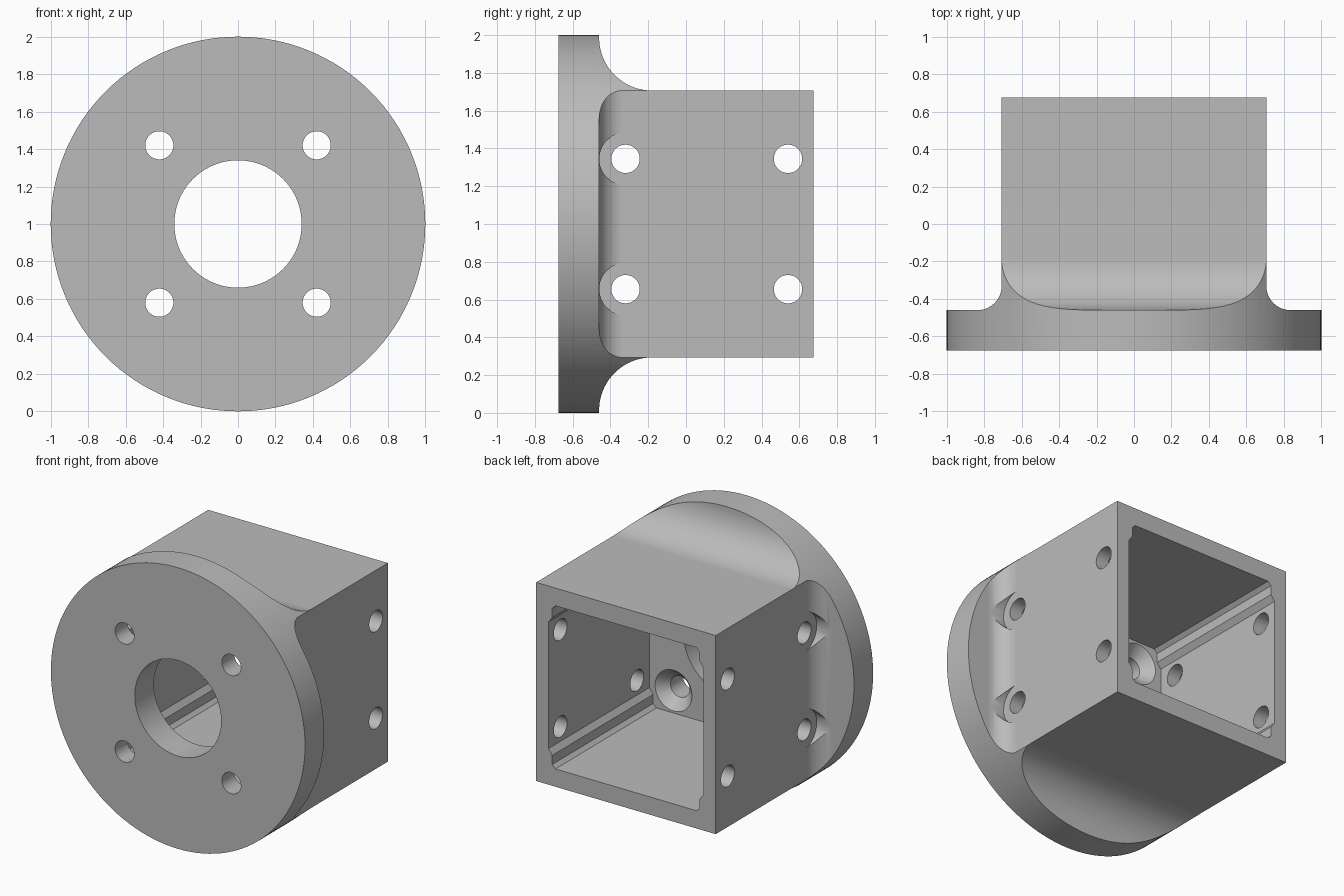
import bpy, bmesh, math
from mathutils import Matrix, Vector

if "Cube" in bpy.data.objects:
    bpy.data.objects.remove(bpy.data.objects["Cube"], do_unlink=True)

H = 0.7065                       # half width of the square housing
FRONT, STEP, BACK = -0.675, -0.46, 0.675
CZ = 1.0                         # height of the main axis
HOLE_R, HEAD_R, BOLT, ROW = 0.075, 0.145, 0.42, 0.345

grey = bpy.data.materials.new("plain_grey")
grey.use_nodes = True
grey.diffuse_color = (0.5, 0.5, 0.5, 1)
grey.node_tree.nodes["Principled BSDF"].inputs["Base Color"].default_value = grey.diffuse_color


def finish(name, bm):
    bmesh.ops.recalc_face_normals(bm, faces=bm.faces)
    mesh = bpy.data.meshes.new(name)
    bm.to_mesh(mesh)
    bm.free()
    mesh.materials.append(grey)
    ob = bpy.data.objects.new(name, mesh)
    bpy.context.collection.objects.link(ob)
    return ob


def rod(name, start, end, r1, r2=None, segments=48):
    """Cylinder or cone running from start to end."""
    a, b = Vector(start), Vector(end)
    bm = bmesh.new()
    turn = Vector((0, 0, 1)).rotation_difference(b - a).to_matrix().to_4x4()
    bmesh.ops.create_cone(bm, cap_ends=True, segments=segments, radius1=r1,
                          radius2=r1 if r2 is None else r2, depth=(b - a).length,
                          matrix=Matrix.Translation((a + b) / 2) @ turn)
    return finish(name, bm)


def prism(name, points, vector):
    """Closed outline swept along a vector."""
    bm = bmesh.new()
    face = bm.faces.new([bm.verts.new(p) for p in points])
    new = bmesh.ops.extrude_face_region(bm, geom=[face])["geom"]
    bmesh.ops.translate(bm, vec=vector,
                        verts=[v for v in new if isinstance(v, bmesh.types.BMVert)])
    return finish(name, bm)


def boolean(target, tool, operation):
    mod = target.modifiers.new("cut", 'BOOLEAN')
    mod.operation, mod.solver, mod.object = operation, 'EXACT', tool
    bpy.context.view_layer.objects.active = target
    bpy.ops.object.modifier_apply(modifier=mod.name)
    bpy.data.objects.remove(tool, do_unlink=True)


def fillet_outline(radius):
    """Half widths and depths: wide flange, concave fillet, straight wall."""
    n = 20
    half = [(1.1, FRONT - 0.1), (1.1, STEP)]
    for i in range(n + 1):
        t = math.pi / 2 * i / n
        half.append((H + radius * (1 - math.sin(t)), STEP + radius * (1 - math.cos(t))))
    half.append((H, BACK + 0.1))
    return half + [(-w, y) for w, y in reversed(half)]


# Round flange blending into the square housing
body = rod("motor_mount_housing", (0, FRONT, CZ), (0, BACK, CZ), 1.0, segments=128)
side_shape = [(w, y, -0.5) for w, y in fillet_outline(0.13)]
top_shape = [(-1.5, y, CZ + w) for w, y in fillet_outline(0.28)]
boolean(body, prism("side_fillets", side_shape, (0, 0, 3)), 'INTERSECT')
boolean(body, prism("top_fillets", top_shape, (3, 0, 0)), 'INTERSECT')

# Cavity with shallow recesses in its side walls and chamfered corners
quarter = [(0.61, 0.45), (0.58, 0.49), (0.58, 0.555), (0.555, 0.58)]
right = [(x, -z) for x, z in reversed(quarter)] + quarter
outline = right + [(-x, -z) for x, z in right]
boolean(body, prism("cavity", [(x, STEP, CZ + z) for x, z in outline], (0, 2, 0)), 'DIFFERENCE')

# Centre bore and four countersunk front holes
boolean(body, rod("bore", (0, -1, CZ), (0, 0, CZ), 0.34, segments=96), 'DIFFERENCE')
for sx in (-1, 1):
    for sz in (-1, 1):
        x, z = sx * BOLT, CZ + sz * BOLT
        boolean(body, rod("front_hole", (x, -1, z), (x, -0.3, z), HOLE_R), 'DIFFERENCE')
        boolean(body, rod("countersink", (x, STEP - 0.075, z), (x, STEP + 0.005, z),
                          HOLE_R - 0.002, HEAD_R + 0.005), 'DIFFERENCE')

# Side holes, with screw head clearance cut out of the fillets
for sx in (-1, 1):
    for sz in (-1, 1):
        z = CZ + sz * ROW
        for y in (-0.32, 0.54):
            boolean(body, rod("side_hole", (sx * 0.5, y, z), (sx * 1.2, y, z), HOLE_R), 'DIFFERENCE')
        boolean(body, rod("head_clearance", (sx * (H + 0.0005), -0.32, z), (sx * 1.2, -0.32, z),
                          0.139), 'DIFFERENCE')

# Smooth curves with crisp edges
bpy.ops.object.select_all(action='DESELECT')
body.select_set(True)
bpy.context.view_layer.objects.active = body
bpy.ops.object.shade_smooth_by_angle(angle=math.radians(25))
weighted = body.modifiers.new("weighted_normals", 'WEIGHTED_NORMAL')
weighted.keep_sharp = True
